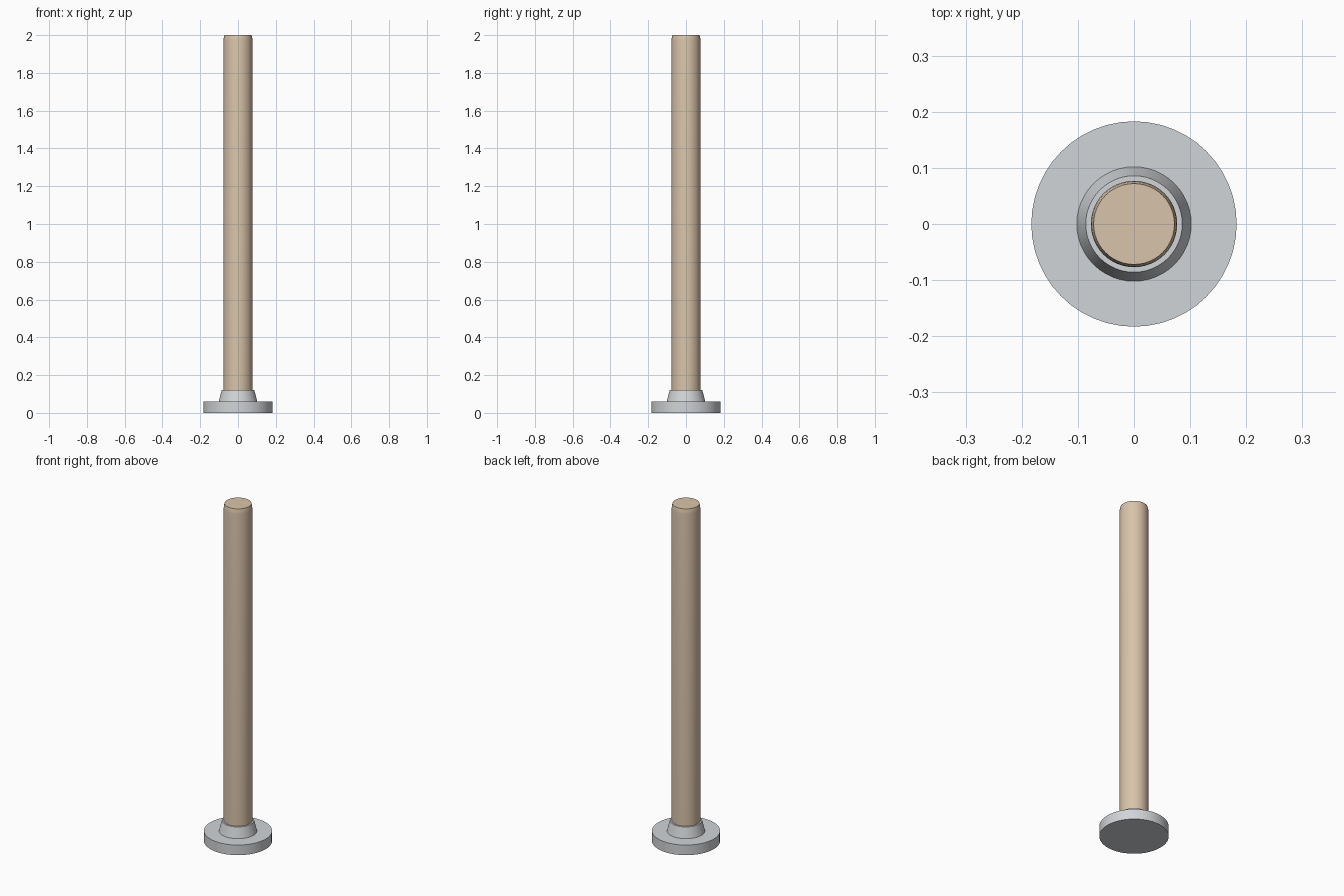
import bpy, bmesh, math

if "Cube" in bpy.data.objects:
    bpy.data.objects.remove(bpy.data.objects["Cube"], do_unlink=True)

SEGMENTS = 48


def make_material(name, color):
    mat = bpy.data.materials.new(name)
    mat.use_nodes = True
    mat.diffuse_color = color
    mat.node_tree.nodes["Principled BSDF"].inputs["Base Color"].default_value = color
    return mat


def lathe(name, profile, mat):
    """Closed solid of revolution about z from (radius, height) pairs."""
    bm = bmesh.new()
    rings = []
    for r, z in profile:
        angles = [math.tau * i / SEGMENTS for i in range(SEGMENTS)]
        rings.append([bm.verts.new((r * math.cos(a), r * math.sin(a), z)) for a in angles])
    for low, high in zip(rings, rings[1:]):
        for i in range(SEGMENTS):
            j = (i + 1) % SEGMENTS
            bm.faces.new((low[i], low[j], high[j], high[i]))
    bm.faces.new(list(reversed(rings[0])))
    bm.faces.new(rings[-1])
    mesh = bpy.data.meshes.new(name)
    bm.to_mesh(mesh)
    bm.free()
    mesh.materials.append(mat)
    obj = bpy.data.objects.new(name, mesh)
    bpy.context.collection.objects.link(obj)
    bpy.ops.object.select_all(action="DESELECT")
    obj.select_set(True)
    bpy.context.view_layer.objects.active = obj
    bpy.ops.object.shade_smooth_by_angle(angle=math.radians(30))
    return obj


metal = make_material("light grey metal", (0.64, 0.66, 0.68, 1))
wood = make_material("pale wood", (0.69, 0.55, 0.40, 1))

# Flat foot with a tapered collar
lathe("base_plate", [(0.183, 0), (0.183, 0.06)], metal)
lathe("collar", [(0.102, 0.06), (0.086, 0.122)], metal)

# Pole with a slightly eased top edge
lathe("pole", [(0.077, 0.06), (0.077, 1.97), (0.0755, 1.985), (0.072, 2)], wood)
